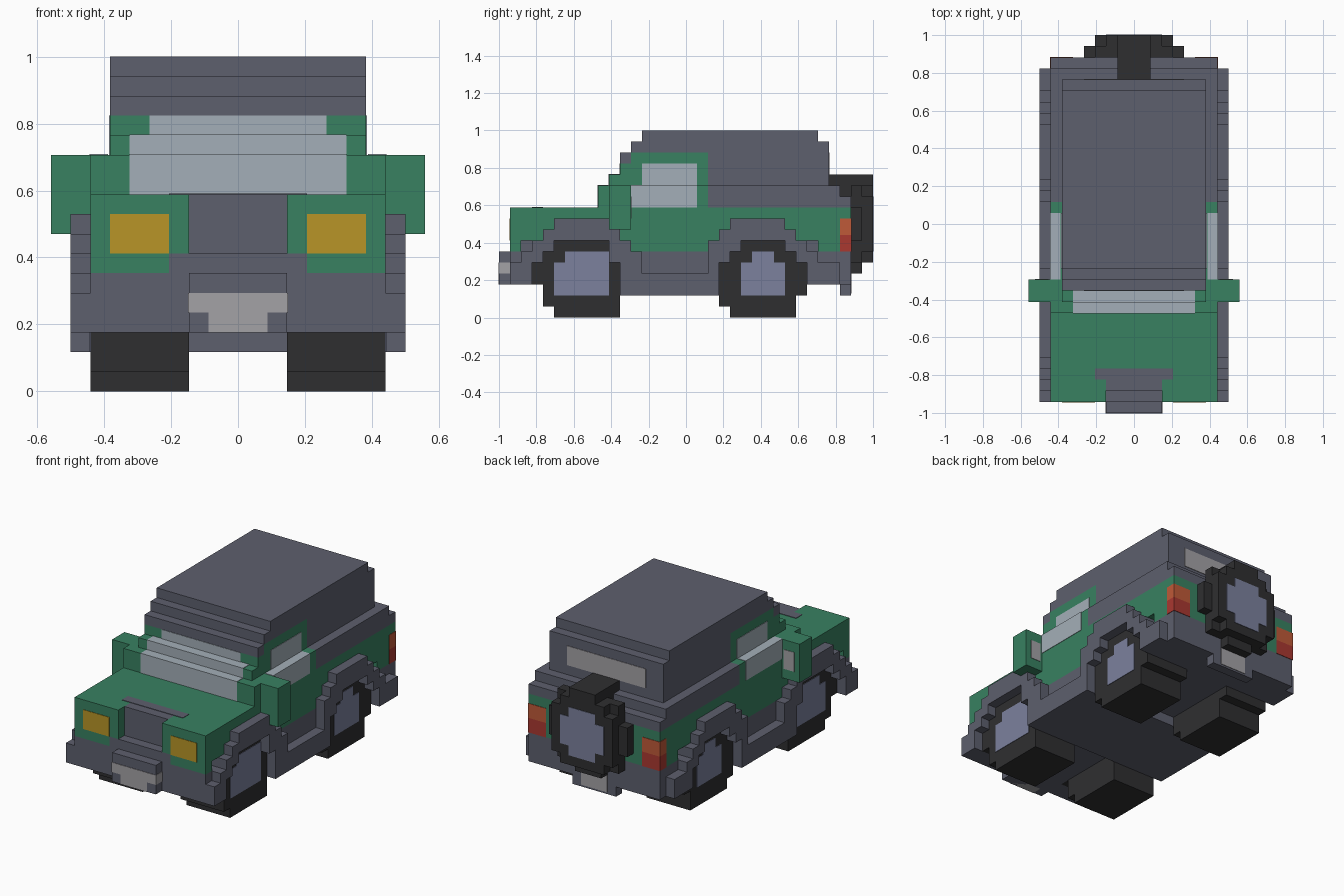
import bpy, bmesh
from mathutils import Matrix, Vector

if "Cube" in bpy.data.objects:
    bpy.data.objects.remove(bpy.data.objects["Cube"])

V = 1 / 17   # size of one block; all coordinates below are in blocks
E = 0.05     # thickness of flush panels

COLOURS = {
    "green": (0.04, 0.22, 0.12), "grey": (0.11, 0.115, 0.155),
    "tyre": (0.028, 0.028, 0.03), "glass": (0.37, 0.43, 0.48),
    "rim": (0.2, 0.22, 0.34), "amber": (0.48, 0.3, 0.02),
    "red": (0.4, 0.04, 0.03), "orange": (0.52, 0.1, 0.04),
    "chrome": (0.37, 0.36, 0.38),
}
mats = {}
for key, rgb in COLOURS.items():
    mats[key] = bpy.data.materials.new(key)
    mats[key].diffuse_color = (*rgb, 1)


def part(name, colour, boxes, mirror=False):
    """One object from boxes (x0, x1, y0, y1, z0, z1), optionally mirrored in x."""
    bm = bmesh.new()
    if mirror:
        boxes = list(boxes) + [(-b[1], -b[0], *b[2:]) for b in boxes]
    for b in boxes:
        lo, hi = Vector(b[0::2]) * V, Vector(b[1::2]) * V
        m = Matrix.Translation((lo + hi) / 2) @ Matrix.Diagonal((*(hi - lo), 1))
        bmesh.ops.create_cube(bm, size=1, matrix=m)
    mesh = bpy.data.meshes.new(name)
    bm.to_mesh(mesh)
    bm.free()
    mesh.materials.append(mats[colour])
    ob = bpy.data.objects.new(name, mesh)
    bpy.context.collection.objects.link(ob)
    return ob


def wide(half, *rest):
    """Box centred on x = 0."""
    return (-half, half, *rest)


# Chassis, floor with running boards, rear skirt
part("chassis", "grey", [
    wide(6.5, -15, 14, 3, 7),
    wide(8.5, -6, 3, 2, 4),
    wide(7.5, -6, 3, 4, 6),
    wide(7.5, 11, 15, 3, 6),
    wide(2.5, 14, 15, 2, 3),
])

# Painted body
part("body", "green", [
    wide(7.5, -8, 14, 7, 10),
    wide(7.5, 14, 15, 6, 10),
    wide(7.5, -5, 2, 6, 7),
    wide(7.5, 12, 14, 6, 7),
    wide(2.5, -14, -8, 7, 10),
])
part("hood_sides", "green", [
    (2.5, 7.5, -16, -8, 7, 10),
    (3.5, 7.5, -16, -15, 6, 7),
], True)

# Front bumper, grille, winch and plate
part("front_bumper", "grey", [
    wide(8.5, -16, -14, 3, 5),
    wide(7.5, -16, -14, 5, 6),
    wide(3.5, -16, -15, 6, 7),
])
part("grille", "grey", [
    wide(2.5, -15, -14, 7, 10),
    wide(3.5, -14, -13, 9, 10 + E),
])
part("winch", "grey", [wide(2.5, -17, -16, 3, 6)])
part("front_plate", "chrome", [
    wide(2.5 + E, -17 - E, -16, 4, 5),
    wide(1.5, -17 - E, -16, 3, 4),
])
part("headlights", "amber", [(3.5, 6.5, -16 - E, -15, 7, 9)], True)

# Wheel arches: columns of (y0, y1, bottom, top)
front_arch = [(-15, -14, 3, 6), (-14, -13, 5, 7), (-13, -12, 6, 8), (-12, -7, 7, 9),
              (-7, -6, 5, 8), (-6, -5, 2, 7), (-5, -4, 2, 6)]
rear_arch = [(2, 3, 2, 7), (3, 4, 5, 8), (4, 5, 6, 9), (5, 9, 7, 9),
             (9, 10, 6, 8), (10, 11, 5, 7), (11, 12, 3, 6), (12, 14, 3, 5)]
for name, arch in (("front", front_arch), ("rear", rear_arch)):
    part(name + "_wheel_arches", "grey", [(6.5, 8.5, *c) for c in arch], True)

# Wheels: tyre rows of (y0, y1, z0, z1) and a rim
front_tyre = [(-12, -6, 0, 1), (-13, -6, 1, 3), (-14, -5, 3, 5), (-13, -6, 5, 6), (-12, -7, 6, 7)]
rear_tyre = [(4, 10, 0, 1), (3, 10, 1, 2), (3, 11, 2, 5), (4, 10, 5, 6), (5, 9, 6, 7)]
for name, tyre, a, b in (("front", front_tyre, -12, -7), ("rear", rear_tyre, 5, 9)):
    part(name + "_tyres", "tyre", [(2.5, 7.5, *r) for r in tyre], True)
    part(name + "_rims", "rim", [
        (6.5, 7.5 + E, a, b, 2, 5),
        (6.5, 7.5 + E, a + 1, b - 1 + (name == "front"), 5, 6),
    ], True)

# Cabin frame in body colour
part("cabin_frame", "green", [
    wide(7.5, -8, 2, 10, 12),
    wide(6.5, -7, 2, 12, 13),
    wide(6.5, -6, 2, 13, 14),
    wide(6.5, -5, 2, 14, 15),
])
part("windshield", "glass", [
    wide(5.5, -8 - E, -7, 10, 12 + E),
    wide(5.5, -7 - E, -6, 12, 13 + E),
    wide(4.5, -6 - E, -5, 13, 14),
])
part("side_windows", "glass", [
    (6.6, 7.5 + E, -5, 1, 10, 12 + E),
    (5.5, 6.5 + E, -4, 1, 12, 14),
], True)

# Soft top
part("canopy", "grey", [
    wide(7.5, 2, 14, 10, 12),
    wide(7.5, 14, 15, 10, 11),
    wide(6.5, 2, 13, 12, 15),
    wide(6.5, -6, -5, 14, 15),
    wide(6.5, -5, 13, 15, 16),
    wide(6.5, -4, 12, 16, 17),
])
part("rear_window", "chrome", [wide(4.5, 12, 13 + E, 13, 15)])

# Door mirrors
part("door_mirrors", "green", [(6.5, 9.5, -7, -5, 8, 12)], True)
part("mirror_glass", "chrome", [(7.7, 8.9, -6, -5 + E, 9, 11)], True)

# Tail lights and rear plate
part("tail_lights_lower", "red", [(5.5, 7.5 + E, 14, 15 + E, 6, 7.5)], True)
part("tail_lights_upper", "orange", [(5.5, 7.5 + E, 14, 15 + E, 7.5, 9)], True)
part("rear_plate", "chrome", [wide(1.5, 14, 15 + E, 2.2, 4)])

# Spare wheel on the back
part("spare_tyre", "tyre", [
    wide(1.5, 15, 16, 4, 13),
    wide(3.5, 15, 16, 5, 12),
    wide(4.5, 15, 16, 7, 10),
    wide(1.5, 13, 17, 12, 13),
    wide(1.5, 14, 15, 11, 12),
    wide(2.5, 16, 17, 5, 12),
    wide(3.5, 16, 17, 6, 11),
])
part("spare_rim", "rim", [
    wide(2.5, 16, 17 + E, 7, 10),
    wide(1.5, 16, 17 + E, 6, 11),
])

for m in bpy.data.materials:
    if m.users and not m.is_grease_pencil:
        m.use_nodes = True
        m.node_tree.nodes["Principled BSDF"].inputs["Base Color"].default_value = m.diffuse_color
